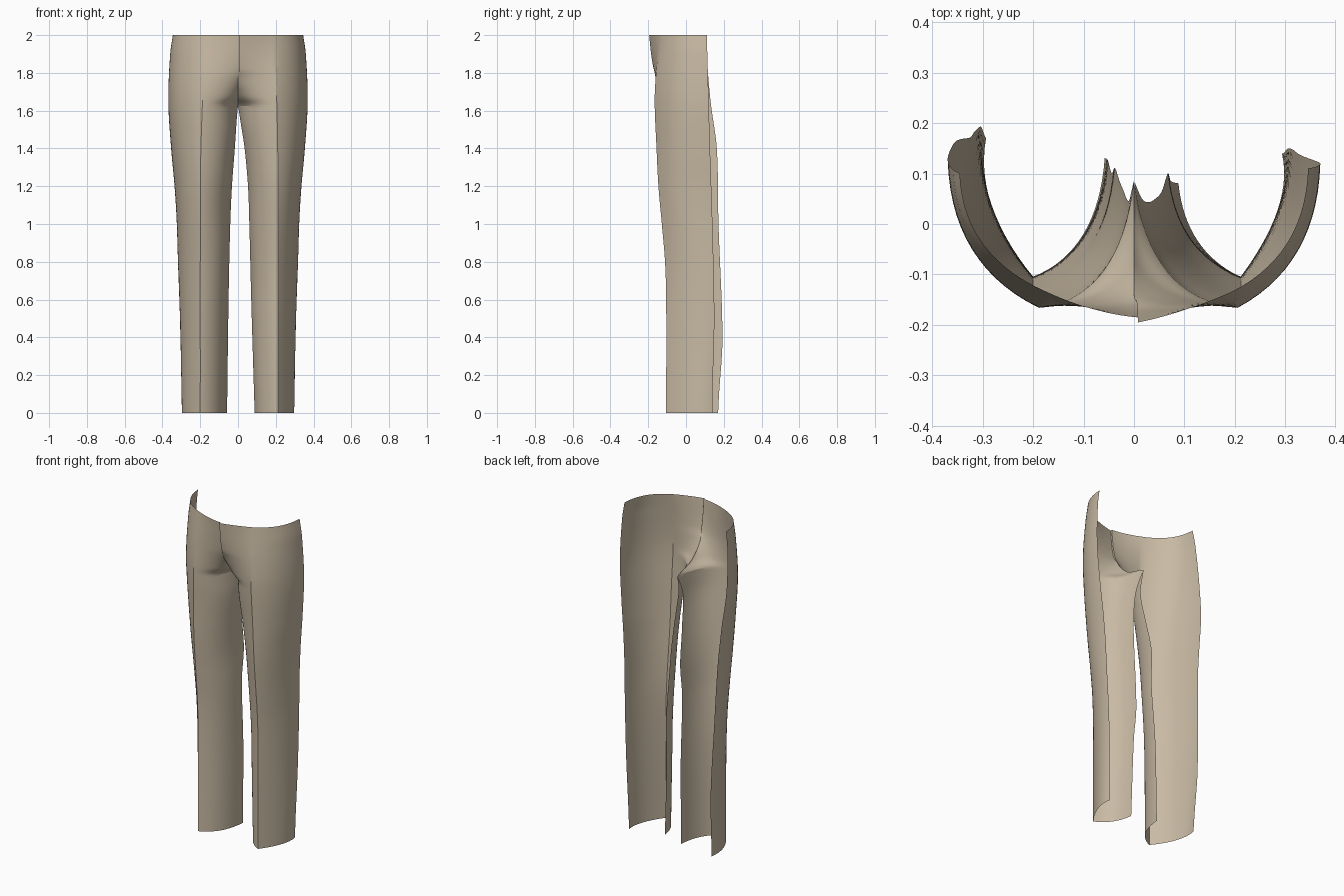
import bpy, bmesh
from mathutils import Vector

if "Cube" in bpy.data.objects:
    bpy.data.objects.remove(bpy.data.objects["Cube"])

fabric = bpy.data.materials.new("tan fabric")
fabric.diffuse_color = (0.58, 0.49, 0.37, 1)
fabric.use_nodes = True
fabric.node_tree.nodes["Principled BSDF"].inputs["Base Color"].default_value = fabric.diffuse_color


def curve(keys):
    """Smooth height -> value function through (z, value) keys, top to bottom."""
    k = sorted(keys)

    def slope(i):
        a, b = k[max(i - 1, 0)], k[min(i + 1, len(k) - 1)]
        return (b[1] - a[1]) / (b[0] - a[0])

    def f(z):
        for i in range(len(k) - 1):
            if z <= k[i + 1][0] or i == len(k) - 2:
                h = k[i + 1][0] - k[i][0]
                t = min(max((z - k[i][0]) / h, 0), 1)
                return ((2*t**3 - 3*t*t + 1) * k[i][1] + (t**3 - 2*t*t + t) * h * slope(i)
                        + (3*t*t - 2*t**3) * k[i + 1][1] + (t**3 - t*t) * h * slope(i + 1))
    return f


def bezier(a, c, b, n):
    a, c, b = Vector(a), Vector(c), Vector(b)
    return [a*(1-t)**2 + c*2*t*(1-t) + b*t*t for t in (i / n for i in range(n + 1))]


# Shared profiles
outer_x = curve([(2, .345), (1.9, .359), (1.65, .369), (1.4, .354), (1.2, .336),
                 (1, .324), (.6, .314), (0, .308)])
front_y = curve([(2, -.135), (1.8, -.158), (1.65, -.166), (1.4, -.156), (1.2, -.146),
                 (1, -.128), (.8, -.111), (.6, -.105), (0, -.105)])
outer_cy = curve([(2, -.062), (1.65, -.082), (1.2, -.06), (.8, 0), (.4, .03), (0, .038)])
inner_cy = curve([(2, -.178), (1.8, -.17), (1.65, -.15), (1.4, -.12), (1, -.08),
                  (.6, -.055), (0, -.053)])
seam_y = curve([(2, -.185), (1.88, -.172), (1.8, -.155), (1.75, -.132), (1.7, -.09),
                (1.66, -.03), (1.63, .085)])
tuck = curve([(2, .014), (1.65, .018), (1.3, .01), (0, -.015)])   # outer edge turning in
ctrl_in = curve([(2, .085), (1.8, .06), (1.65, .03), (1.4, .02), (0, .014)])

# Per-leg profiles: crease position, inner edge and outer edge
legs = {
    "left_trouser_front": (-1,
        curve([(2, .172), (1.65, .188), (1.3, .198), (0, .2)]),
        curve([(1.63, 0), (1.55, .007), (1.4, .017), (1.2, .032), (1, .041), (.6, .05), (0, .058)]),
        curve([(1.63, .085), (1.5, .045), (1.3, .075), (1.1, .11), (.9, .1), (.5, .125), (0, .13)]),
        curve([(2, .1), (1.65, .13), (1.4, .163), (1, .172), (.4, .193), (.1, .175), (0, .17)])),
    "right_trouser_front": (1,
        curve([(2, .192), (1.65, .205), (1.3, .211), (0, .211)]),
        curve([(1.63, 0), (1.55, .012), (1.4, .035), (1.2, .053), (1, .06), (.6, .07), (0, .088)]),
        curve([(1.63, .085), (1.5, .045), (1.3, .052), (1.1, .07), (.7, .1), (.5, .085), (0, .08)]),
        curve([(2, .11), (1.65, .12), (1.4, .127), (1, .14), (.5, .15), (.1, .14), (0, .14)])),
}

ROWS, CROTCH = 160, 1.63
for name, (side, crease_x, inner_x, inner_y, edge_y) in legs.items():
    bm = bmesh.new()
    grid = []
    for r in range(ROWS + 1):
        z = 2 * r / ROWS
        crease = (crease_x(z), front_y(z))
        ox = outer_x(z)
        # outer side panel, from the open back edge to the front crease
        end = (ox - max(tuck(z) * -1, 0), edge_y(z))
        pts = bezier(end, (ox - .006 + max(-tuck(z), 0), outer_cy(z)), crease, 14)
        # inner panel, from the crease to the centre seam or inner leg edge
        fly = min(max((z - 1.77) / .04, 0), 1)
        if z >= CROTCH:
            tip = Vector((.008 * fly * side, seam_y(z)))
        else:
            tip = Vector((inner_x(z), inner_y(z)))
        lap = Vector((0, -.01 * fly if side > 0 else 0))   # fly overlap on one side
        pts += bezier(crease, (tip.x + ctrl_in(z), inner_cy(z)), tip + lap, 16)[1:]
        pts.append(tip + Vector((0, .0005)))
        grid.append([bm.verts.new((side * p.x, p.y, z)) for p in pts])
    for a, b in zip(grid, grid[1:]):
        for i in range(len(a) - 1):
            q = [a[i], a[i + 1], b[i + 1], b[i]]
            bm.faces.new(q if side < 0 else q[::-1])
    me = bpy.data.meshes.new(name)
    bm.to_mesh(me)
    bm.free()
    me.materials.append(fabric)
    ob = bpy.data.objects.new(name, me)
    if side < 0:
        # close the small step where the seam sits off centre under the fly
        for v in me.vertices:
            if v.co.z > CROTCH and abs(v.co.x) < .02 and v.co.x > 0:
                v.co.x = min(v.co.x, .008)
    bpy.context.collection.objects.link(ob)
    bpy.ops.object.select_all(action='DESELECT')
    ob.select_set(True)
    bpy.context.view_layer.objects.active = ob
    bpy.ops.object.shade_smooth_by_angle(angle=0.35)
